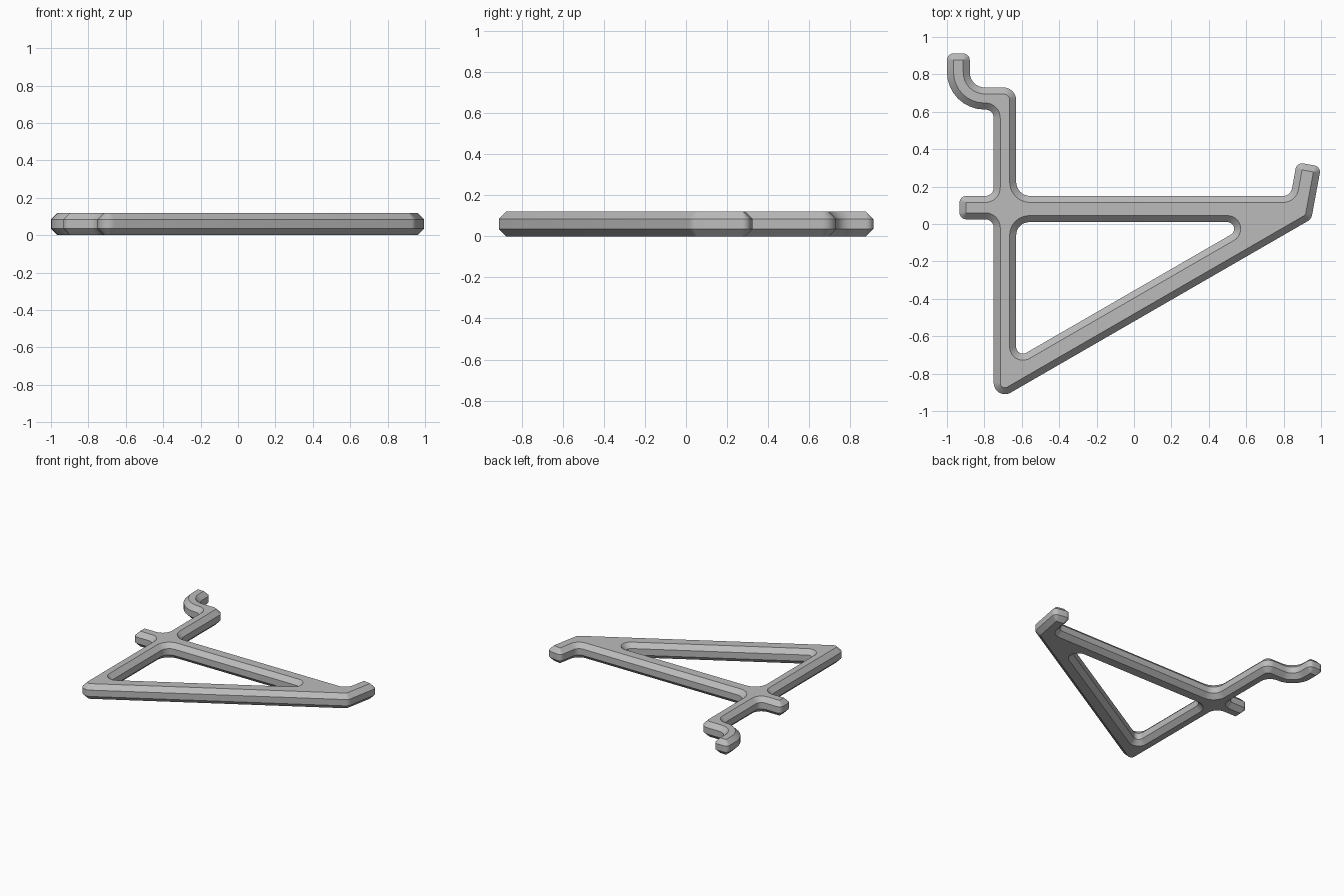
import bpy
import bmesh
from math import ceil, cos, radians, sin, tan
from mathutils import Vector

if "Cube" in bpy.data.objects:
    bpy.data.objects.remove(bpy.data.objects["Cube"], do_unlink=True)

THICK, CHAMFER = 0.12, 0.035
TIP = 0.036          # small rounding of free ends
FILLET = 0.045       # small inside corners
SLOPE = tan(radians(30))
LEFT, RIGHT = -0.75, -0.63   # upright edges


def lower_edge(x):
    """Underside of the diagonal brace."""
    return -0.902 + SLOPE * (x + 0.66)


def hole_edge(x):
    """Window side of the diagonal brace."""
    return -0.685 + SLOPE * (x + 0.57)


def rounded(corners):
    """Round each (x, y, radius) corner; give points with outward normals."""
    result = []
    for i, (x, y, r) in enumerate(corners):
        here = Vector((x, y))
        before = Vector(corners[i - 1][:2])
        after = Vector(corners[(i + 1) % len(corners)][:2])
        d0, d1 = (here - before).normalized(), (after - here).normalized()
        turn = -d0.angle_signed(d1)          # positive for a left turn
        side = 1 if turn > 0 else -1
        n0 = Vector((d0.y, -d0.x))
        centre = here - d0 * r * tan(abs(turn) / 2) - n0 * side * r
        steps = max(3, ceil(abs(turn) / radians(12)))
        for k in range(steps + 1):
            a = turn * k / steps
            n = Vector((n0.x * cos(a) - n0.y * sin(a), n0.x * sin(a) + n0.y * cos(a)))
            result.append((centre + n * side * r, n))
    return result


# Outer profile, counter-clockwise from the bottom corner
outline = [
    (LEFT, lower_edge(LEFT), 0.06),
    (0.948, lower_edge(0.948), 0.05),
    # upturned front lip
    (1.0, 0.307, TIP), (0.87, 0.33, TIP), (0.838, 0.15, 0.05),
    # upright above the beam
    (RIGHT, 0.15, 0.075), (RIGHT, 0.73, 0.068),
    # curved rear hook
    (-0.878, 0.73, 0.08), (-0.878, 0.912, TIP), (-1.0, 0.912, TIP),
    (-1.0, 0.612, 0.2), (LEFT, 0.612, FILLET),
    # rear peg
    (LEFT, 0.15, FILLET), (-0.933, 0.15, TIP), (-0.933, 0.025, TIP), (LEFT, 0.025, FILLET),
]

# Triangular window, clockwise
window = [
    (RIGHT, hole_edge(RIGHT), TIP),
    (RIGHT, 0.01, 0.07),
    (-0.57 + (0.01 + 0.685) / SLOPE, 0.01, TIP),
]

# Chamfered walls around each loop, then flat caps
bm = bmesh.new()
levels = [(0, CHAMFER), (CHAMFER, 0), (THICK - CHAMFER, 0), (THICK, CHAMFER)]
caps = {0: [], 3: []}
for loop in (rounded(outline), rounded(window)):
    rings = [[bm.verts.new((*(p - n * inset), z)) for p, n in loop] for z, inset in levels]
    count = len(loop)
    for low, high in zip(rings, rings[1:]):
        for i in range(count):
            j = (i + 1) % count
            bm.faces.new((low[i], low[j], high[j], high[i]))
    for level, edges in caps.items():
        ring = rings[level]
        edges += [bm.edges.get((ring[i - 1], ring[i])) for i in range(count)]
for edges in caps.values():
    bmesh.ops.triangle_fill(bm, use_beauty=True, use_dissolve=False, edges=edges)
bmesh.ops.recalc_face_normals(bm, faces=bm.faces)

mesh = bpy.data.meshes.new("shelf_bracket")
bm.to_mesh(mesh)
bm.free()
bracket = bpy.data.objects.new("shelf_bracket", mesh)
bpy.context.collection.objects.link(bracket)

# Plain grey finish
grey = bpy.data.materials.new("plain_grey")
grey.use_nodes = True
grey.diffuse_color = (0.5, 0.5, 0.5, 1)
grey.node_tree.nodes["Principled BSDF"].inputs["Base Color"].default_value = (0.5, 0.5, 0.5, 1)
mesh.materials.append(grey)

bpy.ops.object.select_all(action="DESELECT")
bracket.select_set(True)
bpy.context.view_layer.objects.active = bracket
bpy.ops.object.shade_smooth_by_angle(angle=radians(30))
